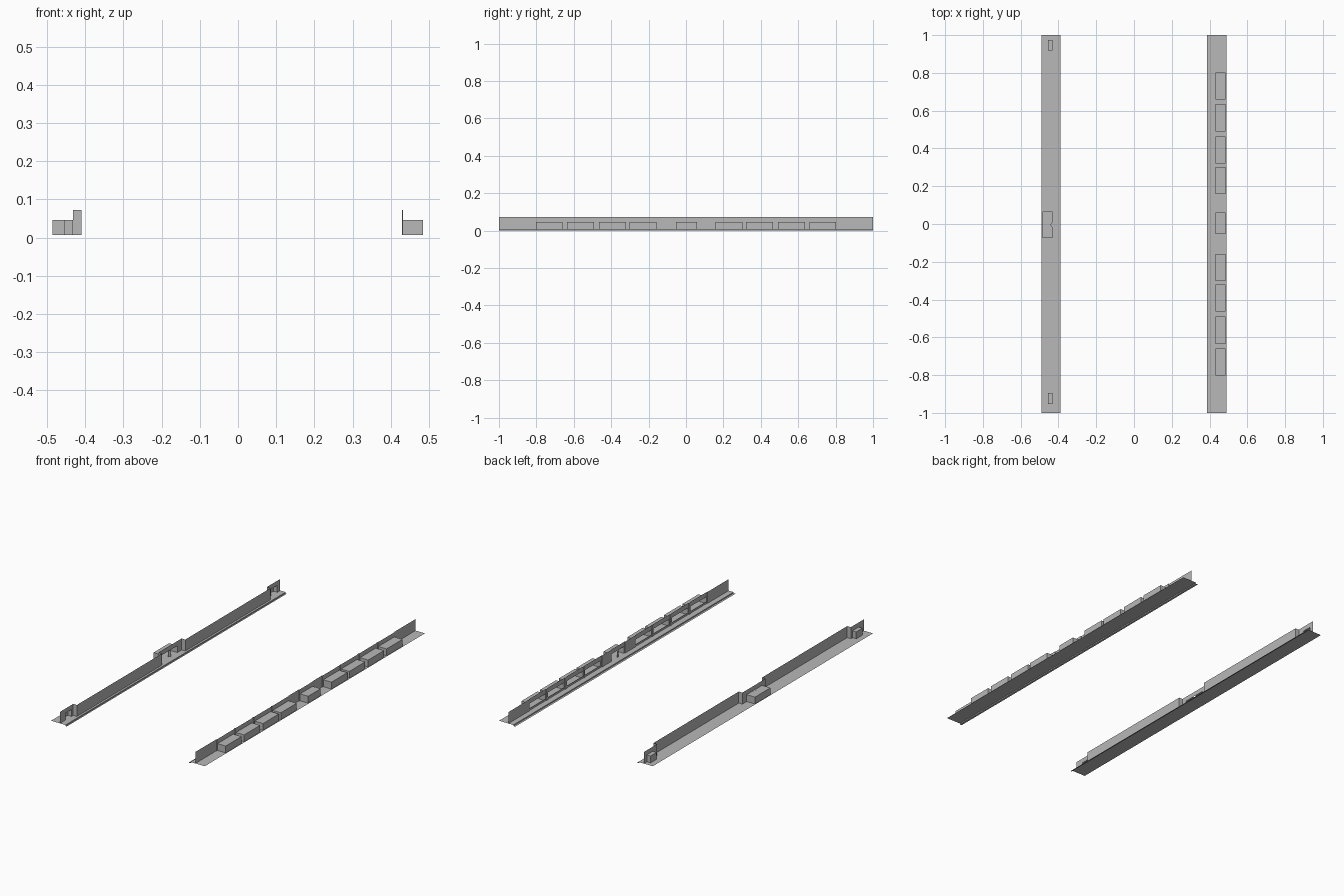
import bpy

if "Cube" in bpy.data.objects:
    bpy.data.objects.remove(bpy.data.objects["Cube"])

BASE, HEAD, TOP = 0.0065, 0.046, 0.0725   # pavement, opening head, wall top
SILL = BASE + 0.011                       # window sill of the shops

grey = bpy.data.materials.new("dark_grey")
grey.diffuse_color = (0.48, 0.48, 0.48, 1)
grey.use_nodes = True
grey.node_tree.nodes["Principled BSDF"].inputs["Base Color"].default_value = grey.diffuse_color


def make(name, polys):
    """Object from a list of polygons given as corner tuples, sharing equal corners."""
    index, faces = {}, []
    for poly in polys:
        faces.append([index.setdefault(tuple(round(c, 5) for c in p), len(index)) for p in poly])
    mesh = bpy.data.meshes.new(name)
    mesh.from_pydata(list(index), [], faces)
    mesh.materials.append(grey)
    mesh.update()
    obj = bpy.data.objects.new(name, mesh)
    bpy.context.collection.objects.link(obj)
    return obj


def sheet(a, b, z0, z1):
    """Upright panel between two plan points."""
    return [(*a, z0), (*b, z0), (*b, z1), (*a, z1)]


def extruded_strip(name, profile):
    """Open xz profile swept along the full street length."""
    return make(name, [[(x0, -1, z0), (x1, -1, z1), (x1, 1, z1), (x0, 1, z0)]
                       for (x0, z0), (x1, z1) in zip(profile, profile[1:])])


def wall(name, path, openings):
    """Facade following a plan path, with openings (x, y0, y1, sill) cut into it."""
    polys = []
    for a, b in zip(path, path[1:]):
        y = a[1]
        if a[0] == b[0]:
            for x, y0, y1, sill in sorted(openings, key=lambda o: o[1]):
                if x == a[0] and a[1] < y0 and y1 < b[1]:
                    polys.append(sheet((x, y), (x, y0), BASE, TOP))
                    polys.append(sheet((x, y0), (x, y1), HEAD, TOP))
                    if sill > BASE:
                        polys.append(sheet((x, y0), (x, y1), BASE, sill))
                    y = y1
        polys.append(sheet((a[0], y), b, BASE, TOP))
    return make(name, polys)


def alcove(name, x, back, y0, y1, notch=0.0):
    """Recess behind the wall: two sides, back and ceiling, open to the street."""
    front, polys = [(x, y1), (x, y0)], []
    if notch:   # folded centre post
        ym = (y0 + y1) / 2
        fold = [(x, ym + 0.012), (x + (notch if back > x else -notch), ym), (x, ym - 0.012)]
        front = [front[0], *fold, front[1]]
        polys += [sheet(p, q, BASE, HEAD) for p, q in zip(fold, fold[1:])]
    plan = [(x, y0), (back, y0), (back, y1), (x, y1)]
    polys += [sheet(p, q, BASE, HEAD) for p, q in zip(plan, plan[1:])]
    polys.append([(*p, HEAD) for p in plan[:3] + front[:-1]])
    return make(name, polys)


# Pavements with curb and gutter
extruded_strip("right_pavement", [(0.386, 0), (0.398, 0), (0.398, BASE), (0.489, BASE)])
extruded_strip("left_pavement", [(-0.489, BASE), (-0.397, BASE), (-0.397, 0), (-0.389, 0)])

# Right side: wall with slightly recessed bays, each opening into a shop
WX, RX, RB = 0.429, 0.432, 0.484
shops = [(RX, s * c - 0.072, s * c + 0.072, SILL) for s in (-1, 1) for c in (0.23, 0.392, 0.563, 0.731)]
entrance = (RX, -0.054, 0.06, BASE)
right_path = [(WX, -1)]
for x, y0, y1, sill in sorted(shops + [entrance], key=lambda o: o[1]):
    y0, y1 = y0 - 0.006, y1 + 0.006
    right_path += [(WX, y0), (RX, y0), (RX, y1), (WX, y1)]
wall("right_wall", right_path + [(WX, 1)], shops + [entrance])
for i, (x, y0, y1, sill) in enumerate(shops):
    alcove(f"right_shop_{i + 1}", x, RB, y0, y1)
alcove("right_entrance", RX, RB, *entrance[1:3])
make("right_entrance_post", [sheet((RX, -0.002), (RX, 0.008), BASE, HEAD)])

# Left side: wall stepping back at both ends and in the middle
LX, LF = -0.432, -0.409
path = [(LX, -1), (LX, -0.88), (LF, -0.88), (LF, -0.105), (LX, -0.105),
        (LX, 0.105), (LF, 0.105), (LF, 0.88), (LX, 0.88), (LX, 1)]
doors = [(LX, -0.952, -0.895, BASE), (LX, 0.918, 0.973, BASE)]
hall = (LX, -0.074, 0.066, BASE)
wall("left_wall", path, doors + [hall])
for i, (x, y0, y1, sill) in enumerate(doors):
    alcove(f"left_doorway_{i + 1}", x, -0.456, y0, y1)
alcove("left_hall", LX, -0.485, *hall[1:3], notch=0.009)
